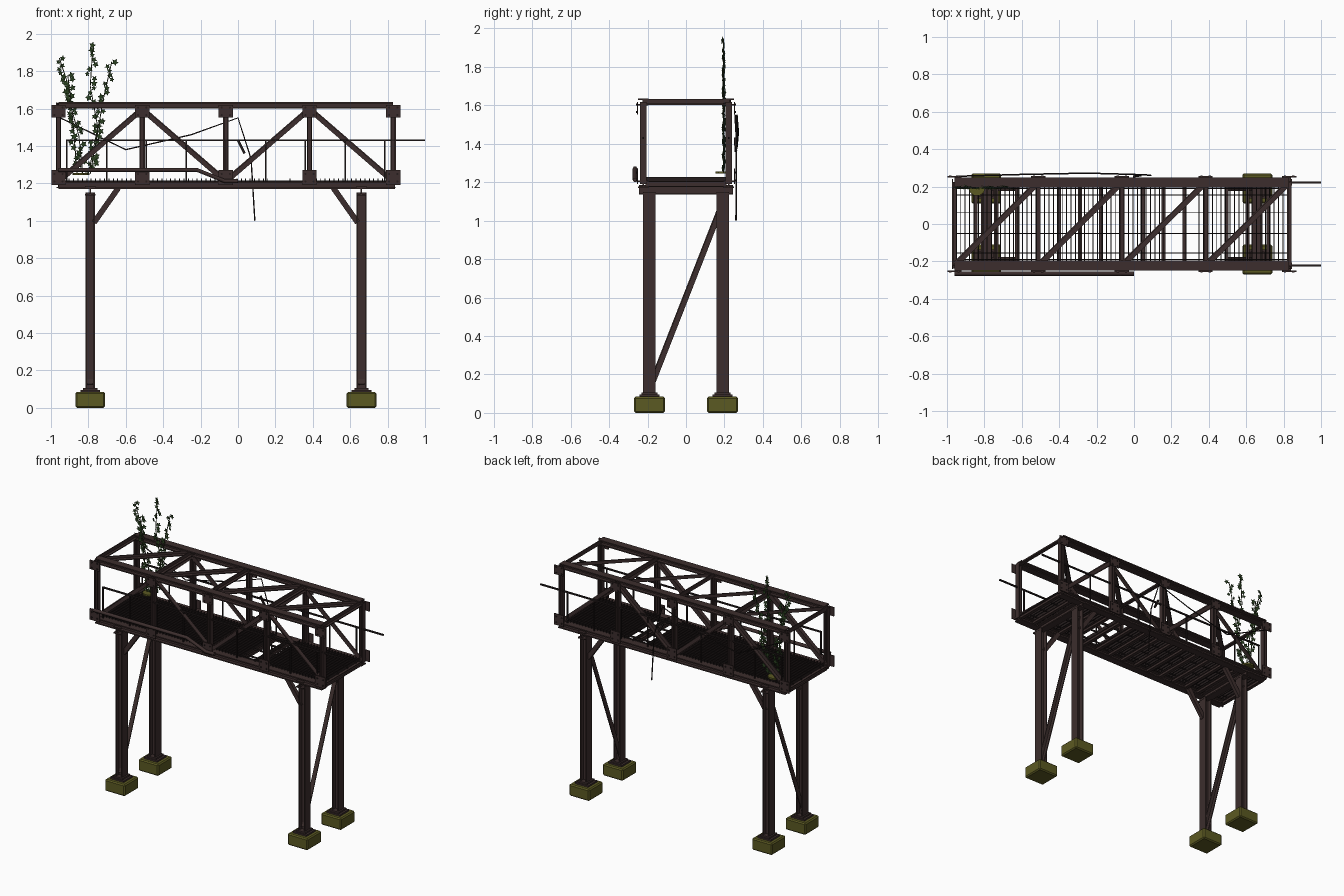
import bpy, bmesh, math, random
from mathutils import Vector

random.seed(4)
if "Cube" in bpy.data.objects:
    bpy.data.objects.remove(bpy.data.objects["Cube"])


def material(name, rgb):
    m = bpy.data.materials.new(name)
    m.use_nodes = True
    m.diffuse_color = (*rgb, 1)
    bsdf = m.node_tree.nodes["Principled BSDF"]
    bsdf.inputs["Base Color"].default_value = (*rgb, 1)
    bsdf.inputs["Roughness"].default_value = 0.9
    return m


RUST = material("rusty brown steel", (0.045, 0.027, 0.026))
DARK = material("dark iron", (0.018, 0.012, 0.012))
MOSS = material("mossy concrete", (0.105, 0.1, 0.016))
LEAF = material("leaf green", (0.022, 0.05, 0.014))
STEM = material("stem green", (0.03, 0.04, 0.015))


# Cross-section profiles
def rect(w, h):
    return [(-w/2, -h/2), (w/2, -h/2), (w/2, h/2), (-w/2, h/2)]


def i_section(w, h, t=0.008):
    a, b, c = w/2, h/2, t/2
    return [(-a, -b), (a, -b), (a, t-b), (c, t-b), (c, b-t), (a, b-t),
            (a, b), (-a, b), (-a, b-t), (-c, b-t), (-c, t-b), (-a, t-b)]


def angle(w, h, t=0.007):
    a, b = w/2, h/2
    return [(-a, -b), (a, -b), (a, t-b), (t-a, t-b), (t-a, b), (-a, b)]


def ngon(r, n):
    return [(r*math.cos(2*math.pi*i/n), r*math.sin(2*math.pi*i/n)) for i in range(n)]


class Part:
    """Collects members into one named object."""
    def __init__(self, name, mat):
        self.name, self.mat, self.bm = name, mat, bmesh.new()

    def beam(self, p, q, prof, up=(0, 0, 1)):
        p, q = Vector(p), Vector(q)
        d = (q - p).normalized()
        side = d.cross(Vector(up)).normalized()
        v = side.cross(d)
        ends = [[self.bm.verts.new(e + side*a + v*b) for a, b in prof] for e in (p, q)]
        n = len(prof)
        for i in range(n):
            j = (i + 1) % n
            self.bm.faces.new((ends[0][i], ends[0][j], ends[1][j], ends[1][i]))
        self.bm.faces.new(ends[0][::-1])
        self.bm.faces.new(ends[1])
        return self

    def box(self, c, s):
        x, y, z = c
        return self.beam((x, y, z - s[2]/2), (x, y, z + s[2]/2), rect(s[0], s[1]), (0, 1, 0))

    def finish(self, bevel=0):
        bmesh.ops.recalc_face_normals(self.bm, faces=self.bm.faces)
        me = bpy.data.meshes.new(self.name)
        self.bm.to_mesh(me)
        self.bm.free()
        me.materials.append(self.mat)
        ob = bpy.data.objects.new(self.name, me)
        bpy.context.collection.objects.link(ob)
        if bevel:
            mod = ob.modifiers.new("edge", "BEVEL")
            mod.width, mod.segments = bevel, 1
        return ob


def tube(name, pts, r, mat):
    cu = bpy.data.curves.new(name, "CURVE")
    cu.dimensions, cu.bevel_depth, cu.bevel_resolution = "3D", r, 1
    sp = cu.splines.new("POLY")
    sp.points.add(len(pts) - 1)
    for sp_pt, p in zip(sp.points, pts):
        sp_pt.co = (*p, 1)
    cu.use_fill_caps = True
    cu.materials.append(mat)
    ob = bpy.data.objects.new(name, cu)
    bpy.context.collection.objects.link(ob)


X0, X1, SIDE = -0.96, 0.83, 0.2225
BAY = (X1 - X0) / 4
NODES = [X0 + BAY*i for i in range(5)]
LOW, HIGH = 1.19, 1.617
COLS = (-0.79, 0.66)

# Footings, base plates, columns and braces
foot, plate = Part("footings", MOSS), Part("base_plates", RUST)
col, knee = Part("columns", RUST), Part("knee_braces", RUST)
cross, head = Part("bent_braces", RUST), Part("head_beams", RUST)
for x in COLS:
    inward = -math.copysign(1, x)
    for y in (-0.19, 0.19):
        foot.box((x, y, 0.042), (0.16, 0.16, 0.084))
        plate.box((x, y, 0.089), (0.105, 0.105, 0.012))
        plate.box((x, y, 0.1), (0.075, 0.085, 0.012))
        col.beam((x, y, 0.1), (x, y, 1.15), i_section(0.065, 0.052), (1, 0, 0))
        knee.beam((x + inward*0.02, y, 0.99), (x + inward*0.15, y, 1.175),
                  rect(0.03, 0.026), (0, 1, 0))
    cross.beam((x, -0.19, 0.12), (x, 0.19, 1.09), angle(0.032, 0.03), (1, 0, 0))
    head.beam((x, -0.245, 1.16), (x, 0.245, 1.16), i_section(0.055, 0.05))
foot.finish(0.008)
for part in (plate, col, knee, cross, head):
    part.finish()

# Side trusses with gusset plates and bolts
chord, post = Part("chords", RUST), Part("truss_posts", RUST)
diag, gusset, bolt = Part("truss_diagonals", RUST), Part("gusset_plates", RUST), Part("bolts", DARK)
for s in (-1, 1):
    y = s * SIDE
    chord.beam((X0, y, LOW), (X1 + 0.01, y, LOW), i_section(0.054, 0.04))
    chord.beam((X0, y, HIGH), (X1, y, HIGH), i_section(0.054, 0.036))
    for i, x in enumerate(NODES):
        post.beam((x, y, LOW), (x, y, HIGH), i_section(0.035, 0.028, 0.006), (1, 0, 0))
        for z, h in ((1.23, 0.08), (1.585, 0.065)):
            gusset.box((x, y + s*0.03, z), (0.076, 0.006, h))
            for dx in (-0.022, 0.022):
                for dz in (-0.02, 0.02):
                    p = Vector((x + dx, y + s*0.032, z + dz))
                    bolt.beam(p, p + Vector((0, s*0.006, 0)), ngon(0.006, 6))
        if i < 4:
            a, b = (LOW + 0.02, HIGH - 0.02) if i % 2 == 0 else (HIGH - 0.02, LOW + 0.02)
            diag.beam((x, y, a), (NODES[i + 1], y, b), angle(0.03, 0.03), (0, s, 0))
for part in (chord, post, diag, gusset, bolt):
    part.finish()

# Roof struts and lateral bracing
strut, lateral = Part("roof_struts", RUST), Part("roof_laterals", RUST)
for i, x in enumerate(NODES):
    strut.beam((x, -SIDE, HIGH), (x, SIDE, HIGH), angle(0.024, 0.03))
    if i < 4:
        lateral.beam((x, -SIDE, HIGH), (NODES[i + 1], SIDE, HIGH), angle(0.032, 0.024))
strut.finish()
lateral.finish()

# Deck joists and grating with a broken-out gap
joist, bars = Part("deck_joists", RUST), Part("deck_grating", DARK)
for i in range(17):
    x = X0 + (X1 - X0) * i / 16
    joist.beam((x, -0.21, 1.19), (x, 0.21, 1.19), i_section(0.022, 0.03, 0.005))
count = 76
for i in range(count):
    x = X0 + 0.01 + (X1 - X0 - 0.02) * i / (count - 1)
    if not (0.17 < x < 0.26 or 0.29 < x < 0.345):
        bars.box((x, 0, 1.214), (0.005, 0.41, 0.024))
for y in (-0.19, -0.155, -0.05, 0.06, 0.155, 0.19):
    bars.beam((X0, y, 1.21), (X1, y, 1.21), rect(0.005, 0.012))
joist.finish()
bars.finish()

# Handrails running past the deck end
rail = Part("handrails", DARK)
for y in (-SIDE, SIDE):
    rail.beam((-0.92, y, 1.43), (1.0, y, 1.43), rect(0.01, 0.01))
    for i in range(9):
        x = -0.915 + 0.2125 * i
        rail.beam((x, y, 1.2), (x, y, 1.43), rect(0.008, 0.008), (1, 0, 0))
rail.finish()

# Bent service pipe, loose cable and broken bracket
tube("service_pipe", [(-0.96, -0.265, 1.272), (-0.22, -0.265, 1.272),
                      (-0.07, -0.265, 1.212), (0, -0.265, 1.212)], 0.012, RUST)
tube("loose_cable", [(-0.95, 0.255, 1.55), (-0.6, 0.265, 1.38), (-0.25, 0.272, 1.46),
                     (0, 0.265, 1.55), (0.07, 0.262, 1.33), (0.09, 0.26, 1.0)], 0.004, DARK)
Part("broken_bracket", DARK).beam((0, 0.255, 1.43), (0.035, 0.26, 1.36), rect(0.012, 0.012)).finish()

# Climbing plant: moss patch, stems and star-shaped leaves
Part("moss_patch", MOSS).beam((-0.84, 0.195, 1.244), (-0.84, 0.195, 1.256),
                              ngon(0.045, 10), (0, 1, 0)).finish()
stems = [[(-0.86, 1.25), (-0.88, 1.5), (-0.9, 1.7), (-0.955, 1.87)],
         [(-0.83, 1.25), (-0.85, 1.45), (-0.89, 1.6), (-0.91, 1.78)],
         [(-0.8, 1.25), (-0.75, 1.5), (-0.79, 1.72), (-0.775, 1.94)],
         [(-0.79, 1.25), (-0.76, 1.42), (-0.72, 1.65), (-0.675, 1.85)]]
leaves = Part("leaves", LEAF)
for k, path in enumerate(stems):
    tube("stem_%d" % (k + 1), [(x, 0.195, z) for x, z in path], 0.0028, STEM)
    for i in range(26):
        t = (i + 0.9) / 26 * 2.999
        a, b = path[int(t)], path[int(t) + 1]
        f = t - int(t)
        c = Vector((a[0] + (b[0]-a[0])*f + random.uniform(-0.022, 0.022),
                    0.195 + random.uniform(-0.006, 0.006), a[1] + (b[1]-a[1])*f))
        r, turn = random.uniform(0.014, 0.021), random.uniform(0, 6)
        ring = []
        for j in range(10):
            rr = r if j % 2 == 0 else r * 0.5
            w = turn + j * math.pi / 5
            ring.append((rr * math.cos(w), rr * math.sin(w)))
        leaves.beam(c, c + Vector((random.uniform(-0.001, 0.001), 0.002, 0)), ring)
leaves.finish()
